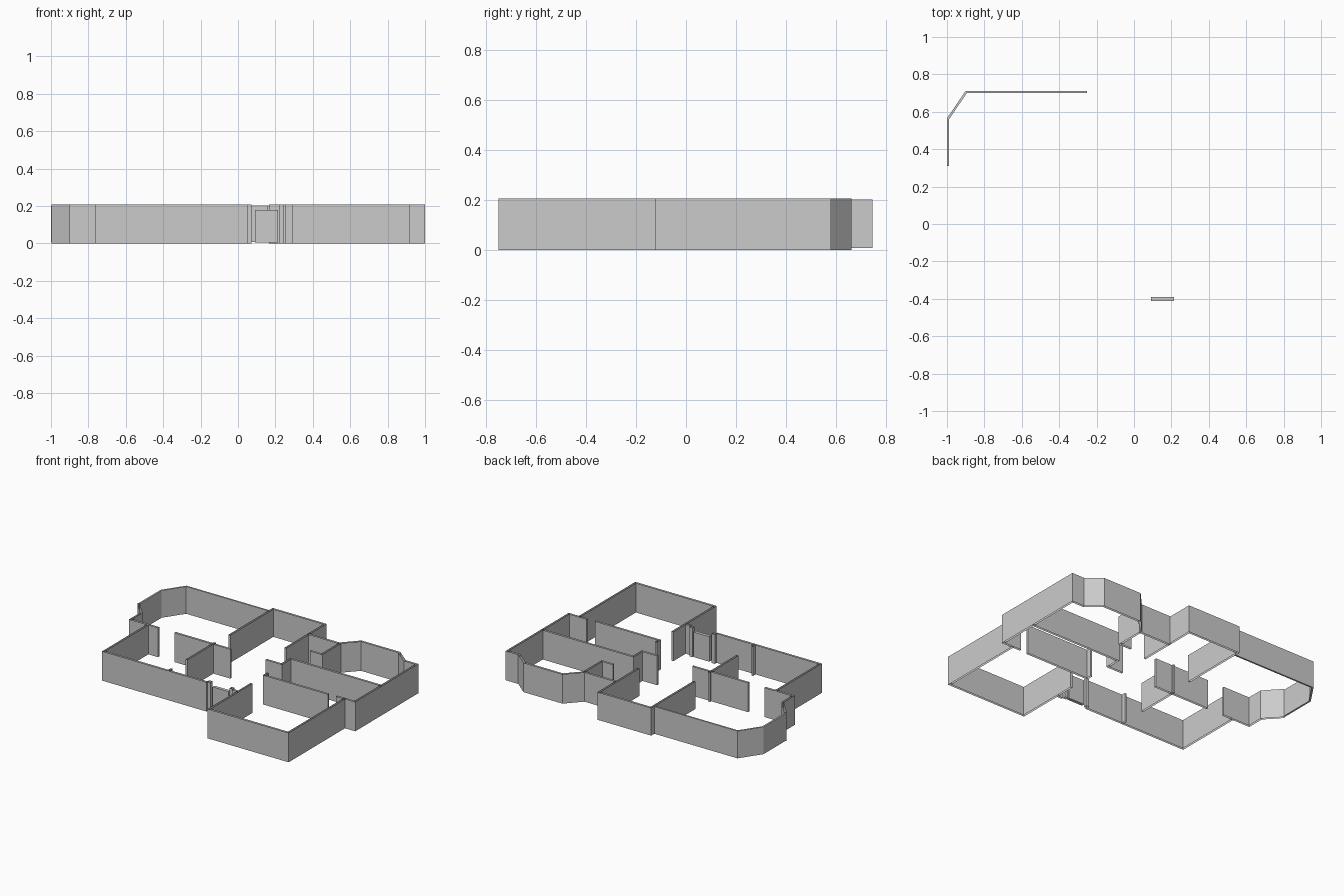
import bpy
from mathutils import Vector

if "Cube" in bpy.data.objects:
    bpy.data.objects.remove(bpy.data.objects["Cube"])

T = 0.014   # wall thickness
H = 0.207   # wall height


def wall(name, pts, z0=0.0, z1=H, t=T, capped=False):
    """Two mitred wall skins along a plan polyline, closed at the ends."""
    p = [Vector(q) for q in pts]
    n = len(p)
    left, right = [], []
    for i in range(n):
        a = (p[i] - p[i - 1]).normalized() if i else (p[1] - p[0]).normalized()
        b = (p[i + 1] - p[i]).normalized() if i < n - 1 else a
        na, nb = Vector((-a.y, a.x)), Vector((-b.y, b.x))
        m = (na + nb).normalized()
        m *= t / 2 / m.dot(na)
        left.append(p[i] + m)
        right.append(p[i] - m)
    ring = right + left[::-1]
    k = len(ring)
    verts = [(v.x, v.y, z) for z in (z0, z1) for v in ring]
    faces = [(i, (i + 1) % k, (i + 1) % k + k, i + k) for i in range(k)]
    if capped:
        for i in range(n - 1):
            j = k - 1 - i
            faces.append((i + k, i + 1 + k, j - 1 + k, j + k))
            faces.append((j, j - 1, i + 1, i))
    me = bpy.data.meshes.new(name)
    me.from_pydata(verts, [], faces)
    ob = bpy.data.objects.new(name, me)
    bpy.context.collection.objects.link(ob)
    return ob


# Outer shell, front and right side with the back right bay
wall("front_wall_left", [(0.05, -0.415), (-0.757, -0.415), (-0.757, 0.08)])
wall("front_room_wall", [(0.295, -0.27), (0.295, -0.743), (0.913, -0.743),
                         (0.913, -0.115), (0.993, -0.115), (0.993, 0.573),
                         (0.9, 0.573), (0.8, 0.655), (0.503, 0.655),
                         (0.405, 0.55), (0.165, 0.55)])
wall("front_wall_right", [(0.25, -0.415), (0.29, -0.415)])

# Back left bay
wall("left_bay_return", [(-0.675, 0.08), (-0.893, 0.08), (-0.893, 0.2), (-0.993, 0.31)])
wall("left_bay_wall", [(-0.994, 0.31), (-0.994, 0.563), (-0.897, 0.706), (-0.25, 0.706)],
     0.008, 0.2, 0.012, True)

# Back projection
wall("back_projection", [(-0.245, 0.255), (-0.245, 0.74), (0.161, 0.74), (0.161, 0.3)],
     0.008, 0.203)

# Inner partitions and door nibs
partitions = {
    "living_partition": [(-0.545, 0.08), (-0.11, 0.08)],
    "living_cross_partition": [(-0.25, 0.1), (-0.25, -0.215)],
    "living_front_nib": [(-0.25, -0.415), (-0.25, -0.38)],
    "front_room_partition": [(0.29, -0.08), (0.29, -0.12), (0.79, -0.12)],
    "front_room_nib": [(0.85, -0.115), (0.913, -0.115)],
    "rear_room_partition": [(0.165, 0.08), (0.285, 0.08), (0.285, 0.18), (0.993, 0.18)],
    "rear_room_nib": [(0.32, 0.35), (0.41, 0.35), (0.41, 0.55)],
}
for name, pts in partitions.items():
    wall(name, pts)

# Entrance door with jambs
wall("entrance_door", [(0.09, -0.4), (0.215, -0.4)], 0.004, 0.18, 0.022, True)
for name, x in (("left_jamb", 0.06), ("right_jamb", 0.235)):
    wall(name, [(x - 0.012, -0.4), (x + 0.012, -0.4)], 0, H, 0.022)
